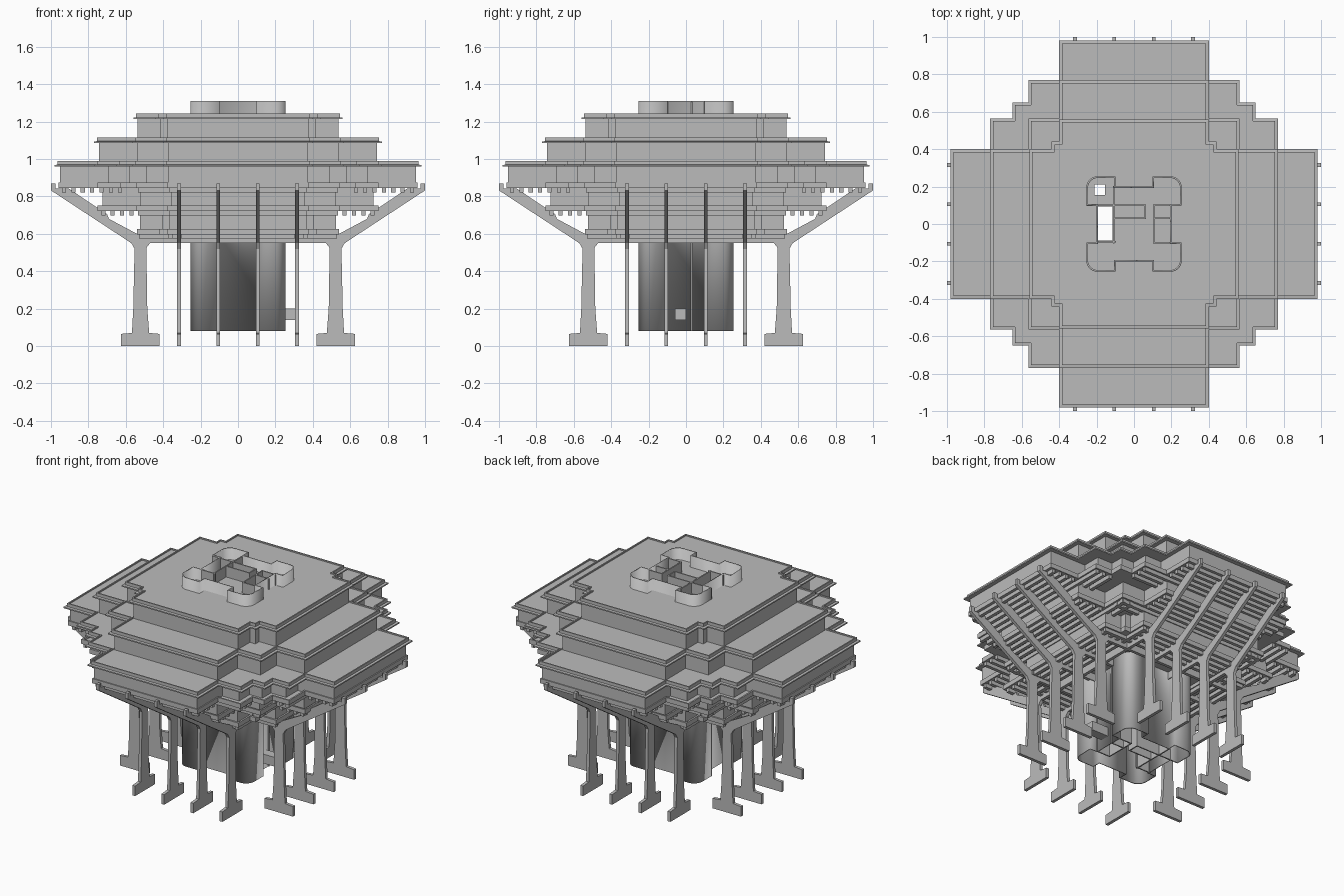
import bpy, bmesh, math
from mathutils import Matrix, Vector

if "Cube" in bpy.data.objects:
    bpy.data.objects.remove(bpy.data.objects["Cube"])

concrete = bpy.data.materials.new("concrete grey")
concrete.use_nodes = True
COLOUR = (0.5, 0.5, 0.5, 1)
concrete.diffuse_color = COLOUR
concrete.node_tree.nodes["Principled BSDF"].inputs["Base Color"].default_value = COLOUR


def finish(bm, name):
    bmesh.ops.recalc_face_normals(bm, faces=bm.faces)
    mesh = bpy.data.meshes.new(name)
    bm.to_mesh(mesh)
    bm.free()
    mesh.materials.append(concrete)
    obj = bpy.data.objects.new(name, mesh)
    bpy.context.collection.objects.link(obj)
    return obj


def add_box(bm, x0, x1, y0, y1, z0, z1, turn=0):
    size = Matrix.Diagonal((x1 - x0, y1 - y0, z1 - z0, 1))
    place = Matrix.Translation(((x0 + x1) / 2, (y0 + y1) / 2, (z0 + z1) / 2))
    spin = Matrix.Rotation(turn * math.pi / 2, 4, "Z")
    bmesh.ops.create_cube(bm, size=1, matrix=spin @ place @ size)


def four_turns(points):
    """Repeat a quarter outline around the centre."""
    out = []
    for x, y in points:
        out.append((x, y))
    for _ in range(3):
        points = [(-y, x) for x, y in points]
        out += points
    return out


def stepped(steps, inset=0.0):
    """Outline of a square plan with stair-stepped corners."""
    quarter = []
    for i, (x, y) in enumerate(steps):
        quarter.append((x - inset, y - inset))
        if i + 1 < len(steps):
            quarter.append((steps[i + 1][0] - inset, y - inset))
    return four_turns(quarter)


def loft(name, steps, profile, closed=False):
    """Sweep an (inset, z) profile around a stepped outline."""
    bm = bmesh.new()
    rings = [[bm.verts.new((x, y, z)) for x, y in stepped(steps, d)] for d, z in profile]
    pairs = list(zip(rings, rings[1:])) + ([(rings[-1], rings[0])] if closed else [])
    for a, b in pairs:
        for i in range(len(a)):
            j = (i + 1) % len(a)
            bm.faces.new((a[i], a[j], b[j], b[i]))
    if not closed:
        bm.faces.new(rings[0])
        bm.faces.new(rings[-1])
    return finish(bm, name)


def roof(name, steps, z):
    profile = [(0.03, z), (0, z), (0, z + 0.008), (0.015, z + 0.01), (0.015, z + 0.03),
               (0.023, z + 0.03), (0.023, z + 0.022)]
    return loft(name, steps, profile)


def wall(name, steps, inset, z0, z1):
    return loft(name, steps, [(inset, z0), (inset, z1), (inset + 0.012, z1), (inset + 0.012, z0)], True)


def floor(name, steps, z, inset=0.02):
    profile = [(inset, z), (inset, z + 0.03), (inset + 0.01, z + 0.03), (inset + 0.01, z + 0.015)]
    return loft(name, steps, profile)


# Stepped plans, from widest to narrowest
def mirrored(half):
    return half + [(y, x) for x, y in reversed(half) if x != y]


wide = mirrored([(0.98, 0.4), (0.77, 0.565), (0.65, 0.65)])
middle = mirrored([(0.77, 0.4), (0.565, 0.565)])
narrow = mirrored([(0.56, 0.4), (0.44, 0.44)])
wide_wall = mirrored([(0.98, 0.4), (0.72, 0.52), (0.61, 0.61)])

# Roofs, walls and floors
slabs = [
    roof("lower_roof", wide, 0.96),
    roof("middle_roof", middle, 1.085),
    roof("upper_roof", narrow, 1.213),
    floor("wide_floor", wide, 0.845),
    floor("middle_floor", middle, 0.722),
    floor("narrow_floor", narrow, 0.597),
]
wall("wide_wall", wide_wall, 0.027, 0.86, 0.96)
wall("upper_middle_wall", middle, 0.027, 0.98, 1.085)
wall("upper_narrow_wall", narrow, 0.022, 1.105, 1.213)
wall("lower_middle_wall", middle, 0.045, 0.735, 0.846)
wall("lower_narrow_wall", narrow, 0.035, 0.61, 0.723)

# Joists under the overhanging floors
bm = bmesh.new()
for steps, z, inner in ((wide, 0.82, 0.62), (middle, 0.698, 0.44), (narrow, 0.574, 0.28)):
    r = steps[0][0] - 0.05
    while r > inner:
        reach = max(y for x, y in steps if x - 0.03 > r) - 0.03
        for turn in range(4):
            add_box(bm, r - 0.011, r + 0.011, -reach, reach, z, z + 0.026, turn)
        r -= 0.05
finish(bm, "floor_joists")

# Bent frames: foot, column and sloping arm, repeated on all four sides
bent = [(0.42, 0), (0.625, 0), (0.625, 0.065), (0.567, 0.07), (0.56, 0.2), (0.553, 0.52),
        (0.57, 0.55), (1, 0.832), (1, 0.87), (0.975, 0.87), (0.975, 0.842), (0.905, 0.842),
        (0.7, 0.705), (0.69, 0.68), (0.54, 0.6), (0, 0.6), (0, 0.55), (0.47, 0.55),
        (0.49, 0.525), (0.485, 0.2), (0.475, 0.07), (0.42, 0.065)]
bm = bmesh.new()
for turn in range(4):
    spin = Matrix.Rotation(turn * math.pi / 2, 3, "Z")
    for offset in (-0.315, -0.105, 0.105, 0.315):
        face = bm.faces.new([bm.verts.new(spin @ Vector((r, offset - 0.01, z))) for r, z in bent])
        ext = bmesh.ops.extrude_face_region(bm, geom=[face])["geom"]
        moved = [v for v in ext if isinstance(v, bmesh.types.BMVert)]
        bmesh.ops.translate(bm, verts=moved, vec=spin @ Vector((0, 0.02, 0)))
        if face.is_valid and len(face.link_loops if hasattr(face, "link_loops") else face.loops) == 0:
            bm.faces.remove(face)
finish(bm, "support_frames")

# Core: thin wall with rounded corners and a recess on each side
arc = [(0.195 + 0.06 * math.cos(a * math.pi / 16), 0.195 + 0.06 * math.sin(a * math.pi / 16))
       for a in range(9)]
outline = four_turns([(0.2, 0.1), (0.255, 0.1)] + arc + [(0.1, 0.255), (0.1, 0.2)])
bm = bmesh.new()
low = [bm.verts.new((x, y, 0.08)) for x, y in outline]
high = [bm.verts.new((x, y, 1.31)) for x, y in outline]
for i in range(len(low)):
    j = (i + 1) % len(low)
    bm.faces.new((low[i], low[j], high[j], high[i]))
core = finish(bm, "core_wall")
thick = core.modifiers.new("thickness", "SOLIDIFY")
thick.thickness = 0.009
bpy.context.view_layer.objects.active = core
core.select_set(True)
bpy.ops.object.shade_smooth_by_angle(angle=math.radians(35))
core.select_set(False)

# Partitions inside the core
t = 0.004
bm = bmesh.new()
for x0, x1, y0, y1 in ((-0.25, -0.1, 0.1, 0.1), (-0.2, -0.1, -0.095, -0.095), (-0.108, -0.108, -0.1, 0.2),
                       (0.105, 0.105, -0.1, 0.1), (0.105, 0.2, 0.1, 0.1), (0.105, 0.2, -0.1, -0.1),
                       (0.105, 0.2, 0.03, 0.03), (-0.108, 0.06, 0.1, 0.1), (-0.108, 0.06, 0.03, 0.03),
                       (0.06, 0.06, 0.03, 0.1)):
    add_box(bm, x0 - t, x1 + t, y0 - t, y1 + t, 0.08, 1.305)
finish(bm, "core_partitions")

# Landing plate in the core and small side box
bm = bmesh.new()
add_box(bm, -0.197, 0.197, -0.197, 0.197, 0.34, 0.35)
slabs.append(finish(bm, "core_landing"))
bm = bmesh.new()
add_box(bm, 0.2, 0.32, -0.06, 0, 0.14, 0.2)
finish(bm, "side_box")

# Open shafts through every slab
bm = bmesh.new()
add_box(bm, -0.197, -0.115, -0.088, 0.093, 0.2, 1.5)
add_box(bm, -0.21, -0.155, 0.155, 0.21, 0.2, 1.5)
cutter = finish(bm, "shaft_cutter")
cutter.hide_render = True
cutter.display_type = "WIRE"
for slab in slabs:
    cut = slab.modifiers.new("shafts", "BOOLEAN")
    cut.object = cutter
    cut.operation = "DIFFERENCE"
    cut.solver = "EXACT"
